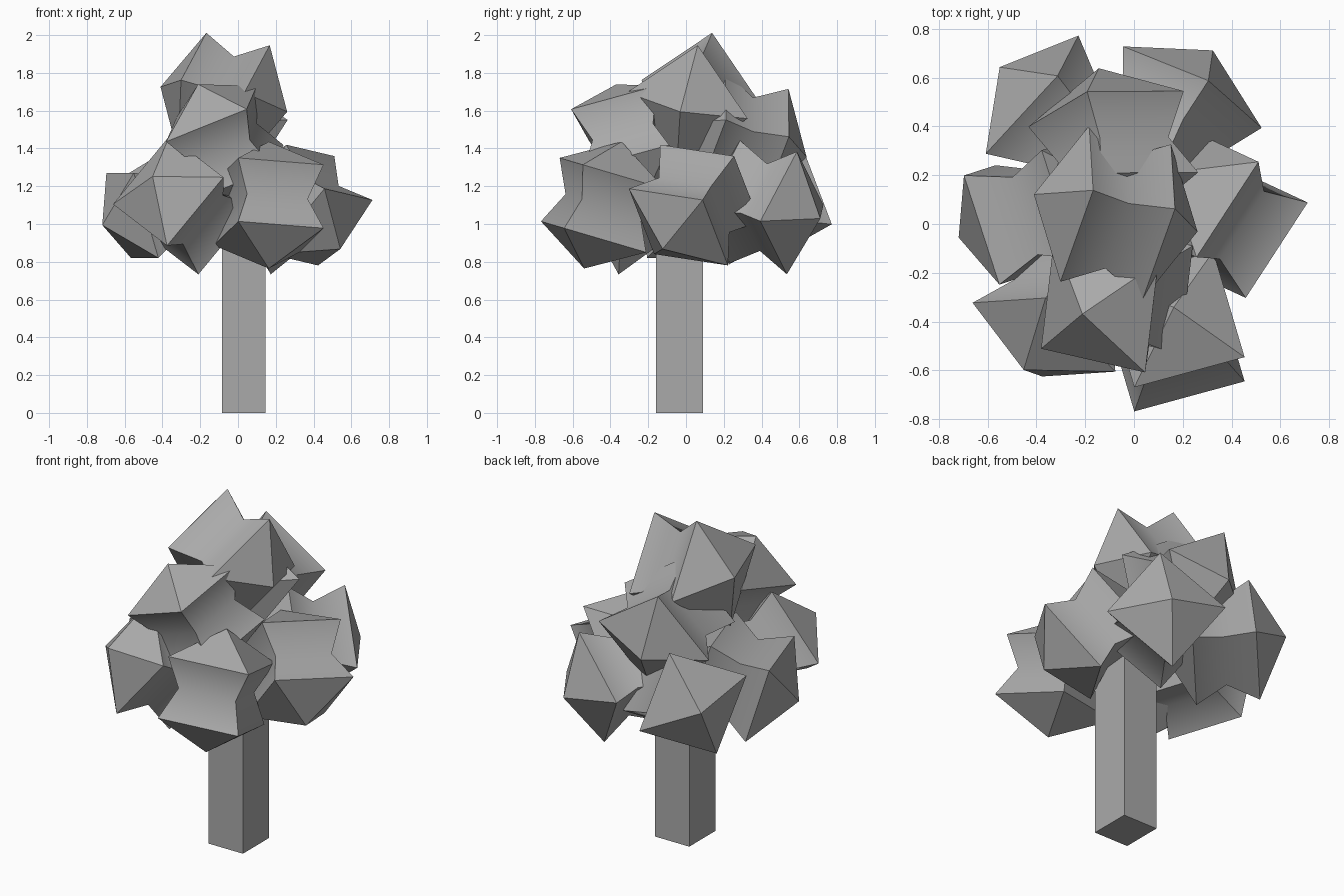
import bpy, bmesh
from math import radians
from mathutils import Matrix, Vector

cube = bpy.data.objects.get("Cube")
if cube:
    bpy.data.objects.remove(cube, do_unlink=True)

# Single plain grey for the whole tree
grey = bpy.data.materials.new("plain_grey")
grey.use_nodes = True
grey.diffuse_color = (0.4, 0.4, 0.4, 1)
grey.node_tree.nodes["Principled BSDF"].inputs["Base Color"].default_value = (0.4, 0.4, 0.4, 1)


def finish(bm, name):
    """Set smooth shading with sharp creases and turn the bmesh into a mesh."""
    bmesh.ops.recalc_face_normals(bm, faces=bm.faces)
    for face in bm.faces:
        face.smooth = True
    for edge in bm.edges:
        edge.smooth = edge.calc_face_angle(0) < radians(46)
    mesh = bpy.data.meshes.new(name)
    bm.to_mesh(mesh)
    bm.free()
    mesh.materials.append(grey)
    return mesh


def place(name, mesh, matrix):
    ob = bpy.data.objects.new(name, mesh)
    ob.matrix_world = matrix
    bpy.context.collection.objects.link(ob)


# Leaf clump: square spool with a pinched waist and a pyramid on each end
HALF, RING, TIP, WAIST = 0.235, 0.175, 0.35, 0.71
bm = bmesh.new()
rings = []
for z, scale in ((-RING, 1), (0, WAIST), (RING, 1)):
    r = HALF * scale
    rings.append([bm.verts.new((sx * r, sy * r, z))
                  for sx, sy in ((-1, -1), (1, -1), (1, 1), (-1, 1))])
bottom, top = bm.verts.new((0, 0, -TIP)), bm.verts.new((0, 0, TIP))
for i in range(4):
    j = (i + 1) % 4
    for low, high in zip(rings, rings[1:]):
        bm.faces.new((low[i], low[j], high[j], high[i]))
    bm.faces.new((rings[0][j], rings[0][i], bottom))
    bm.faces.new((rings[2][i], rings[2][j], top))
clump = finish(bm, "leaf_clump")

# Each clump: centre, spool axis, direction of one square side
clumps = {
    "foliage_top": ((-.075, .045, 1.66), (.957, -.217, -.188), (-.135, -.375, -.25)),
    "foliage_upper_front": ((-.07, -.30, 1.427), (-.404, -.196, .892), (.43, -.10, .18)),
    "foliage_upper_back": ((-.085, .305, 1.445), (-.17, .957, -.257), (.385, .01, -.25)),
    "foliage_left": ((.34, .043, 1.10), (.576, -.476, -.663), (-.25, -.395, .055)),
    "foliage_right": ((-.40, .048, 1.096), (-.909, -.295, -.29), (.145, -.45, 0)),
    "foliage_front_left": ((.163, -.44, 1.10), (0, -.283, -.96), (.455, .12, -.05)),
    "foliage_front_right": ((-.286, -.33, 1.10), (-.47, -.757, .43), (.295, .01, .37)),
    "foliage_back_left": ((.155, .41, 1.088), (.486, .871, -.17), (-.195, .205, .345)),
    "foliage_back_right": ((-.285, .417, 1.108), (-.757, .644, .096), (-.295, -.32, -.18)),
}
for name, (centre, axis, side) in clumps.items():
    az = Vector(axis).normalized()
    ay = az.cross(Vector(side)).normalized()
    ax = ay.cross(az)
    turn = Matrix((ax, ay, az)).transposed().to_4x4()
    place(name, clump, Matrix.Translation(centre) @ turn)

# Trunk: plain square post running up into the foliage
bm = bmesh.new()
bmesh.ops.create_cube(bm, size=1)
trunk = finish(bm, "trunk")
place("trunk", trunk, Matrix.Translation((.03, -.035, .6)) @ Matrix.Diagonal((.23, .25, 1.2, 1)))
